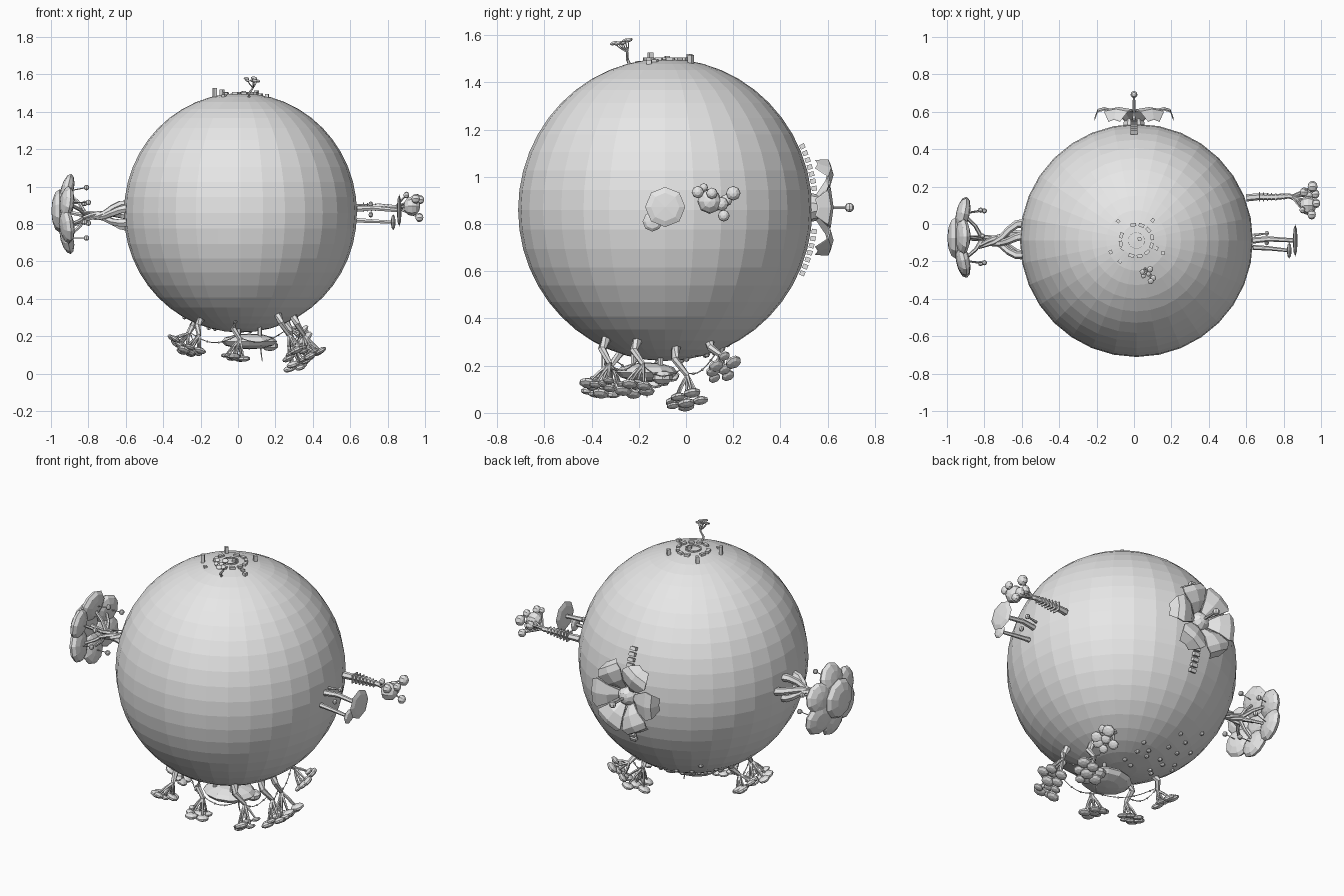
import bpy, bmesh, math, random
from mathutils import Vector as V, Matrix as M

if "Cube" in bpy.data.objects:
    bpy.data.objects.remove(bpy.data.objects["Cube"])

random.seed(4)
grey = bpy.data.materials.new("plain grey")
grey.diffuse_color = (0.8, 0.8, 0.8, 1)
grey.use_nodes = True
grey.node_tree.nodes["Principled BSDF"].inputs["Base Color"].default_value = grey.diffuse_color
C, R = V((0.013, -0.088, 0.86)), V((0.623, 0.623, 0.64))


def finish(bm, name):
    bmesh.ops.recalc_face_normals(bm, faces=bm.faces)
    me = bpy.data.meshes.new(name)
    bm.to_mesh(me)
    bm.free()
    me.materials.append(grey)
    ob = bpy.data.objects.new(name, me)
    bpy.context.collection.objects.link(ob)
    return ob


def turn(d):
    return V(d).to_track_quat('Z', 'Y').to_matrix().to_4x4()


def ground(x, y, side=1):
    # height of the planet surface above or below a point
    k = 1 - ((x - C.x) / R.x) ** 2 - ((y - C.y) / R.y) ** 2
    return C.z + side * R.z * math.sqrt(max(k, 0))


def tube(bm, pts, r0, r1, sides=6):
    pts = [V(p) for p in pts]
    rings = []
    for i, p in enumerate(pts):
        d = pts[min(i + 1, len(pts) - 1)] - pts[max(i - 1, 0)]
        m, r = turn(d), r0 + (r1 - r0) * i / (len(pts) - 1)
        rings.append([bm.verts.new(p + m @ V((r * math.cos(a), r * math.sin(a), 0)))
                      for a in (2 * math.pi * k / sides for k in range(sides))])
    for a, b in zip(rings, rings[1:]):
        for k in range(sides):
            bm.faces.new((a[k], a[(k + 1) % sides], b[(k + 1) % sides], b[k]))
    bm.faces.new(rings[0][::-1])
    bm.faces.new(rings[-1])


def blob(bm, c, size, d=(0, 0, 1), u=8, v=5):
    bmesh.ops.create_uvsphere(bm, u_segments=u, v_segments=v, radius=1,
                              matrix=M.Translation(c) @ turn(d) @ M.Diagonal((*size, 1)))


def box(bm, c, size, rot=M.Identity(4)):
    bmesh.ops.create_cube(bm, size=1, matrix=M.Translation(c) @ rot @ M.Diagonal((*size, 1)))


def tree(name, base, top, spread, n, pad, trunk, flat=0.45):
    # bent trunk, forked branches and flattened leaf pads
    bm = bmesh.new()
    base, top = V(base), V(top)
    d = (top - base).normalized()
    m = turn(d)
    L = (top - base).length
    fork = base.lerp(top, 0.55) + m @ V((0.1 * L, 0, 0))
    tube(bm, [base, base.lerp(top, 0.25) - m @ V((0.08 * L, 0, 0)), fork], trunk, trunk * 0.55)
    for k in range(n):
        a = 2 * math.pi * k / n + random.uniform(-.3, .3)
        r = spread * random.uniform(.7, 1) if k else 0
        end = top + m @ V((r * math.cos(a), r * math.sin(a), random.uniform(-.3, .2) * spread))
        tube(bm, [fork, fork.lerp(end, .5) + m @ V((0, 0, -.1 * spread)), end], trunk * .4, trunk * .2, 5)
        s = pad * random.uniform(.75, 1.15)
        blob(bm, end, (s, s, s * flat), d)
    finish(bm, name)


# planet
bm = bmesh.new()
bmesh.ops.create_uvsphere(bm, u_segments=32, v_segments=24, radius=1,
                          matrix=M.Translation(C) @ M.Diagonal((*R, 1)))
finish(bm, "planet")

# left: twisted trunk with broad caps
bm = bmesh.new()
for k in range(5):
    pts = []
    for x, r, tw in ((-.59, .085, 0), (-.63, .08, .1), (-.67, .055, .3), (-.71, .022, .8),
                     (-.75, .016, 2), (-.79, .02, 3), (-.83, .035, 3.6)):
        a = 2 * math.pi * k / 5 + tw
        pts.append((x, -.09 + r * 1.1 * math.cos(a), .845 + r * .75 * math.sin(a)))
    tube(bm, pts, .024, .009)
finish(bm, "twisted_trunk")
caps, limbs = bmesh.new(), bmesh.new()
hub = V((-.81, -.08, .845))
blob(caps, (-.955, -.075, .87), (.115, .115, .043), (-1, 0, 0), 10, 6)
tube(limbs, [hub, (-.95, -.075, .87)], .014, .008)
for k in range(6):
    a = 2 * math.pi * k / 6 + .5
    s = .088 + .008 * (k % 2)
    c = V((-.915, -.07 + .145 * math.cos(a), .85 + .125 * math.sin(a)))
    blob(caps, c, (s, s, .035), (-1, .25 * math.cos(a), .25 * math.sin(a)), 10, 6)
    tube(limbs, [hub, hub.lerp(c, .5) + V((.015, 0, 0)), c], .012, .007)
    tip = V((-.82 + .01 * (k % 3), c.y * 1.12 + .01, c.z + .02 * (k % 2)))
    tube(limbs, [c, tip], .003, .003, 4)
    blob(limbs, tip, (.015, .015, .015))
finish(caps, "broad_caps")
finish(limbs, "cap_branches_and_lamps")

# back: flower with six drooping petals
bm = bmesh.new()
f = V((0, .535, .87))
for k in range(6):
    rot = M.Rotation(k * math.pi / 3, 3, 'Y')
    rows = []
    for r, w, h in ((.045, .018, .03), (.10, .055, .075), (.16, .085, .09), (.195, .07, .08), (.212, .035, .03)):
        rows.append([[bm.verts.new(f + rot @ V((r, h - t - .012 * abs(s), s * w))) for s in (-1, 0, 1)] for t in (0, .007)])
    for a, b in zip(rows, rows[1:]):
        for i in (0, 1):
            for t in (0, 1):
                bm.faces.new((a[t][i], a[t][i + 1], b[t][i + 1], b[t][i]))
        for i in (0, 2):
            bm.faces.new((a[0][i], a[1][i], b[1][i], b[0][i]))
    for e in (rows[0], rows[-1]):
        for i in (0, 1):
            bm.faces.new((e[0][i], e[0][i + 1], e[1][i + 1], e[1][i]))
finish(bm, "flower_petals")
bm = bmesh.new()
blob(bm, f, (.06, .06, .065), (0, 1, 0), 10, 6)
tube(bm, [f, (0, .70, .87)], .009, .006)
blob(bm, (0, .692, .87), (.02, .02, .02))
finish(bm, "flower_centre")
bm = bmesh.new()
for s in (-1, 1):
    for k in range(7):
        a = s * math.radians(8 + 2.7 * k)
        box(bm, (0, C.y + .637 * math.cos(a), C.z + .655 * math.sin(a)),
            (.036, .022, .02), M.Rotation(a, 4, 'X'))
finish(bm, "flower_ladders")

# right: pair of flat-capped mushrooms
bm = bmesh.new()
blob(bm, (.862, -.088, .872), (.085, .085, .013), (1, 0, 0), 8, 4)
blob(bm, (.83, -.142, .81), (.042, .042, .013), (1, 0, 0), 8, 4)
tube(bm, [(.635, -.088, .88), (.72, -.08, .885), (.86, -.088, .872)], .017, .011)
tube(bm, [(.635, -.125, .82), (.72, -.13, .815), (.83, -.142, .81)], .014, .009)
tube(bm, [(.64, -.06, .90), (.71, -.05, .905)], .008, .004)
for y, z in ((-.05, .905), (-.1, .85)):
    blob(bm, (.71, y, z), (.016, .016, .012), (1, 0, 0), 6, 4)
finish(bm, "flat_mushrooms")

# right: ribbed trunk with ball leaves
bm = bmesh.new()
tube(bm, [(.60, .14, .89), (.66, .145, .89), (.76, .145, .895), (.83, .15, .89), (.88, .13, .89)], .02, .012)
for k in range(7):
    box(bm, (.67 + .022 * k, .145, .89), (.006, .05 - .003 * k, .05 - .003 * k))
for x, y, z, r in ((.93, .10, .895, .052), (.955, .2, .93, .031), (.93, .15, .885, .03), (.97, .16, .835, .025),
                   (.95, .05, .935, .026), (.90, .075, .955, .018), (.91, .17, .90, .026), (.975, .11, .93, .024)):
    tube(bm, [(.84, .148, .89), (x, y, z)], .007, .004, 5)
    blob(bm, (x, y, z), (r, r, r * .85), (1, 0, 0), 8, 6)
finish(bm, "ball_leaf_tree")

# top: ring of ruins and a little tree
bm = bmesh.new()
for k in range(10):
    a = 2 * math.pi * k / 10
    box(bm, (C.x + .04 * math.cos(a), C.y + .04 * math.sin(a), 1.5), (.006, .025, .01), M.Rotation(a, 4, 'Z'))
for k in range(12):
    a = 2 * math.pi * k / 12 + .2
    if k not in (4, 7):
        x, y = C.x + .085 * math.cos(a), C.y + .085 * math.sin(a)
        box(bm, (x, y, ground(x, y) + .004), (.018, .03, .014), M.Rotation(a, 4, 'Z'))
for x, y, h in ((-.085, .015, .04), (.10, .02, .035), (-.125, -.15, .05), (-.075, -.2, .012),
                (.155, -.155, .02), (.12, -.13, .012), (-.06, -.13, .012), (.03, -.08, .015)):
    box(bm, (x, y, ground(x, y) + h / 2 - .004), (.02, .018, h), M.Rotation(x * 9, 4, 'Z'))
finish(bm, "ruins")
tree("little_tree", (.06, -.235, ground(.06, -.235) - .01), (.08, -.27, 1.575), .04, 6, .016, .009)

# underside: hanging trees
spots = [((-.19, -.27), (-.25, -.33, .12)), ((-.22, -.1), (-.31, -.11, .15)), ((-.01, -.34), (-.01, -.35, .09)),
         ((.21, -.33), (.31, -.36, .11)), ((.29, -.2), (.40, -.21, .11)), ((.25, -.04), (.33, .0, .05)),
         ((.22, .10), (.33, .16, .19))]
for i, ((x, y), top) in enumerate(spots):
    tree(f"hanging_tree_{i + 1}", (x, y, ground(x, y, -1) + .02), top, .062, 7, .034, .022)

# underside: garlands between neighbouring trees
bm = bmesh.new()
for (a, p), (b, q) in zip(spots, spots[1:]):
    A, B = [V((s[0], s[1], ground(*s, -1))).lerp(V(t), .4) for s, t in ((a, p), (b, q))]
    pts = [A.lerp(B, t / 8) - V((0, 0, .045 * math.sin(math.pi * t / 8))) for t in range(9)]
    tube(bm, pts, .0025, .0025, 4)
    for p0 in pts[1:-1:2]:
        blob(bm, p0, (.006, .006, .006), (0, 0, 1), 6, 4)
finish(bm, "garlands")

# underside: hanging platform
bm = bmesh.new()
blob(bm, (.06, -.165, .172), (.15, .13, .042), (0, 0, 1), 12, 6)
for k in range(4):
    a = math.pi / 4 + k * math.pi / 2
    tube(bm, [(.06 + .08 * math.cos(a), -.165 + .08 * math.sin(a), z) for z in (.25, .18)], .012, .012)
tube(bm, [(.12, -.17, .15), (.125, -.17, .10), (.13, -.165, .065)], .004, .003, 4)
blob(bm, (.17, -.10, .15), (.045, .045, .03))
finish(bm, "hanging_platform")

# underside: scattered stones
bm = bmesh.new()
for k in range(18):
    x, y = -.27 + .085 * (k % 5) + random.uniform(-.03, .03), -.02 + .085 * (k // 5) + random.uniform(-.03, .03)
    blob(bm, (x, y, ground(x, y, -1)), (.014, .014, .013), (0, 0, 1), 6, 4)
finish(bm, "underside_stones")
